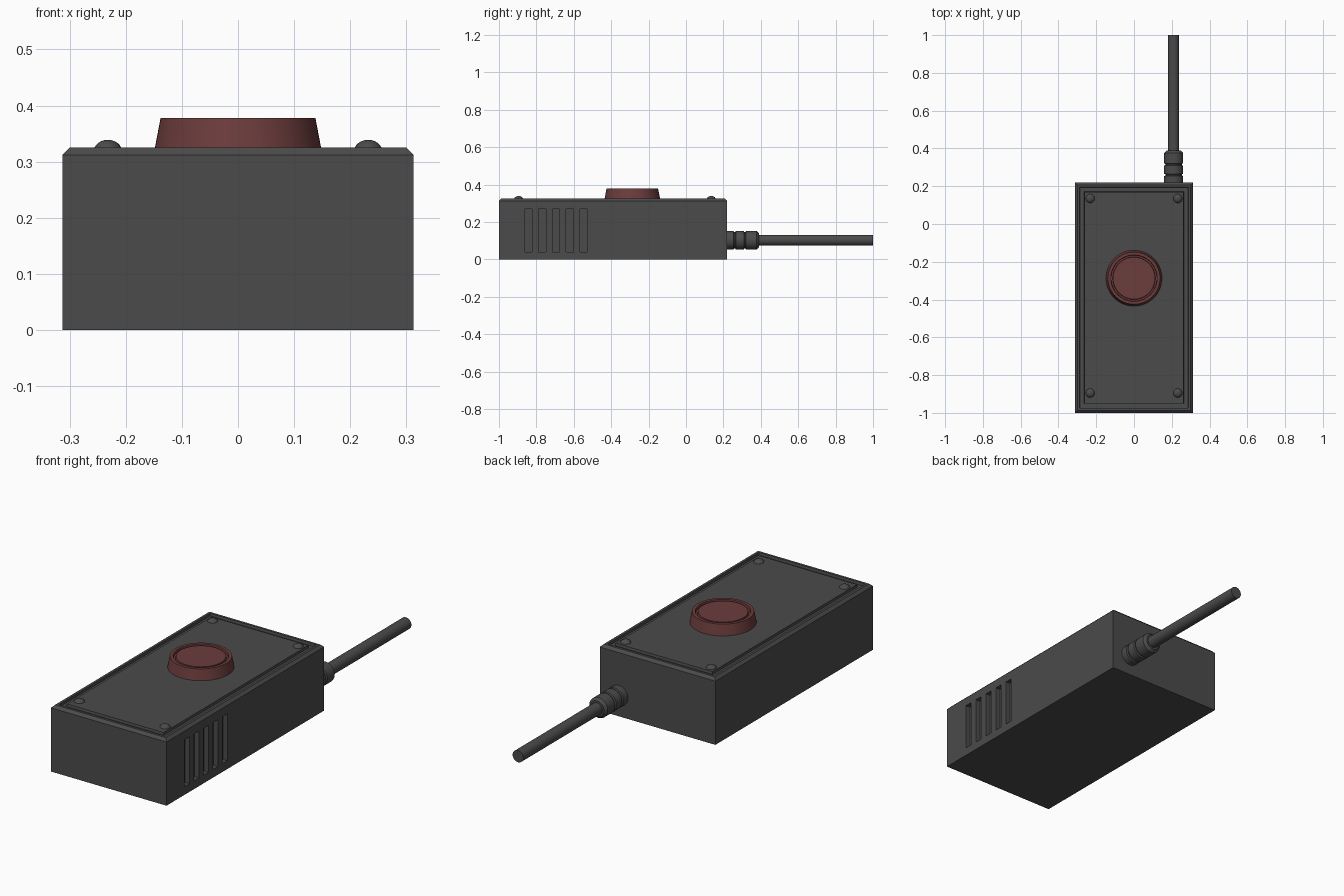
import bpy, bmesh
from math import sin, cos, pi
from mathutils import Vector, Matrix

if "Cube" in bpy.data.objects:
    bpy.data.objects.remove(bpy.data.objects["Cube"])


def material(name, rgb):
    m = bpy.data.materials.new(name)
    m.diffuse_color = (*rgb, 1)
    m.use_nodes = True
    m.node_tree.nodes["Principled BSDF"].inputs["Base Color"].default_value = m.diffuse_color
    return m


GREY = material("dark_grey", (0.07, 0.07, 0.07))
RED = material("dull_red", (0.15, 0.045, 0.045))


def finish(name, bm, mat, smooth=False):
    bmesh.ops.recalc_face_normals(bm, faces=bm.faces)
    me = bpy.data.meshes.new(name)
    bm.to_mesh(me)
    bm.free()
    ob = bpy.data.objects.new(name, me)
    bpy.context.collection.objects.link(ob)
    me.materials.append(mat)
    if smooth:
        bpy.ops.object.select_all(action='DESELECT')
        bpy.context.view_layer.objects.active = ob
        ob.select_set(True)
        bpy.ops.object.shade_smooth_by_angle(angle=0.6)
    return ob


def add_box(bm, lo, hi):
    lo, hi = Vector(lo), Vector(hi)
    mat = Matrix.Translation((lo + hi) / 2) @ Matrix.Diagonal((*(hi - lo), 1))
    bmesh.ops.create_cube(bm, size=1, matrix=mat)


def lathe(name, profile, origin, mat, along_y=False, n=48):
    """Turn a (radius, height) profile about z, or about y when along_y."""
    bm = bmesh.new()
    rings = []
    for r, h in profile:
        ring = []
        for i in range(n):
            a, b = r * cos(2 * pi * i / n), r * sin(2 * pi * i / n)
            p = (a, h, b) if along_y else (a, b, h)
            ring.append(bm.verts.new(Vector(p) + Vector(origin)))
        rings.append(ring)
    for lo, hi in zip(rings, rings[1:]):
        for i in range(n):
            j = (i + 1) % n
            bm.faces.new((lo[i], lo[j], hi[j], hi[i]))
    bm.faces.new(rings[0])
    bm.faces.new(rings[-1])
    return finish(name, bm, mat, True)


# Case: nested rectangles give the chamfered rim and the groove round the lid
HX, Y0, Y1, TOP = 0.313, -1.0, 0.22, 0.325
bm = bmesh.new()
loops = []
for d, z in [(0, 0), (0, TOP - 0.013), (0.013, TOP), (0.025, TOP),
             (0.027, TOP - 0.012), (0.049, TOP - 0.012), (0.051, TOP)]:
    x, a, b = HX - d, Y0 + d, Y1 - d
    loops.append([bm.verts.new(p) for p in
                  ((-x, a, z), (x, a, z), (x, b, z), (-x, b, z))])
for lo, hi in zip(loops, loops[1:]):
    for i in range(4):
        j = (i + 1) % 4
        bm.faces.new((lo[i], lo[j], hi[j], hi[i]))
bm.faces.new(loops[0])
bm.faces.new(loops[-1])
case = finish("case", bm, GREY)

# Vent slots sunk into the right wall
bm = bmesh.new()
for i in range(5):
    y = -0.842 + i * 0.0735
    add_box(bm, (HX - 0.025, y - 0.019, 0.04), (HX + 0.05, y + 0.019, 0.27))
cutter = finish("vent_cutter", bm, GREY)
cutter.hide_render = True
mod = case.modifiers.new("vents", 'BOOLEAN')
mod.operation, mod.solver, mod.object = 'DIFFERENCE', 'EXACT', cutter
bpy.ops.object.select_all(action='DESELECT')
bpy.context.view_layer.objects.active = case
case.select_set(True)
bpy.ops.object.modifier_apply(modifier=mod.name)
bpy.data.objects.remove(cutter)

# Tapered push button with a ring groove in its top
lathe("button", [(0.149, 0.32), (0.138, 0.378), (0.123, 0.378), (0.121, 0.366),
                 (0.113, 0.366), (0.111, 0.376)], (0, -0.287, 0), RED, n=64)

# Domed screw heads at the lid corners
dome = [(0.025 * cos(t * pi / 12), TOP - 0.006 + 0.02 * sin(t * pi / 12))
        for t in range(6)] + [(0.001, TOP + 0.014)]
for sx in (-1, 1):
    for y in (-0.895, 0.135):
        lathe("screw", dome, (sx * 0.232, y, 0), GREY, n=24)

# Ribbed strain relief and cable out of the back
lathe("strain_relief", [(0.05, 0.21), (0.05, 0.254), (0.043, 0.257), (0.043, 0.263),
                        (0.05, 0.266), (0.05, 0.309), (0.043, 0.312), (0.043, 0.318),
                        (0.05, 0.321), (0.05, 0.377), (0.038, 0.389)],
      (0.21, 0, 0.102), GREY, along_y=True, n=32)
lathe("cable", [(0.029, 0.3), (0.029, 1.0)], (0.21, 0, 0.102), GREY,
      along_y=True, n=32)
